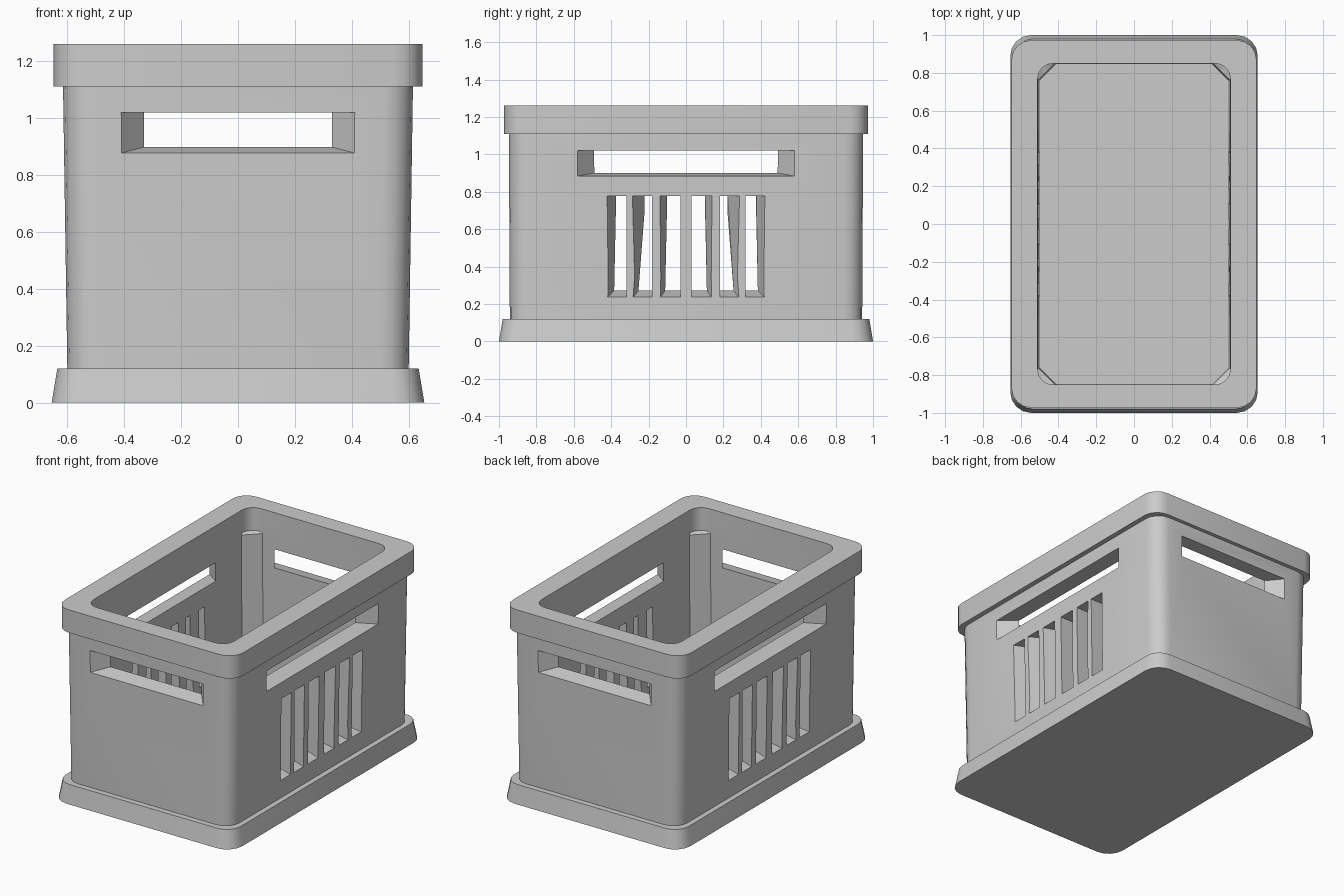
import bpy, bmesh, math
from mathutils import Vector

cube = bpy.data.objects.get("Cube")
if cube:
    bpy.data.objects.remove(cube, do_unlink=True)

grey = bpy.data.materials.new("light grey plastic")
grey.use_nodes = True
colour = (0.6, 0.6, 0.6, 1)
grey.diffuse_color = colour
grey.node_tree.nodes["Principled BSDF"].inputs["Base Color"].default_value = colour

SEGMENTS = 4


def ring(bm, hx, hy, r, z, chamfer=False):
    """Rectangle loop with rounded or chamfered corners."""
    verts = []
    for k, (sx, sy) in enumerate([(1, 1), (-1, 1), (-1, -1), (1, -1)]):
        for i in range(SEGMENTS + 1):
            t = i / SEGMENTS
            a = math.pi / 2 * (k + t)
            c, s = math.cos(a), math.sin(a)
            if chamfer:
                c, s = c / (abs(c) + abs(s)), s / (abs(c) + abs(s))
            verts.append(bm.verts.new((sx * (hx - r) + r * c, sy * (hy - r) + r * s, z)))
    return verts


def finish(name, bm):
    bmesh.ops.recalc_face_normals(bm, faces=bm.faces)
    mesh = bpy.data.meshes.new(name)
    bm.to_mesh(mesh)
    bm.free()
    mesh.materials.append(grey)
    ob = bpy.data.objects.new(name, mesh)
    bpy.context.collection.objects.link(ob)
    return ob


# Crate shell: flared foot, tapered wall, rim, then down the inside to the floor
shell = [
    (0.655, 1.0, 0.11, 0.0, False),
    (0.635, 0.98, 0.10, 0.12, False),
    (0.60, 0.942, 0.10, 0.12, False),
    (0.615, 0.947, 0.10, 1.11, False),
    (0.648, 0.972, 0.10, 1.11, False),
    (0.648, 0.972, 0.10, 1.26, False),
    (0.51, 0.85, 0.08, 1.26, False),
    (0.51, 0.85, 0.08, 1.11, False),
    (0.508, 0.85, 0.09, 1.10, True),
    (0.50, 0.848, 0.09, 0.12, True),
]
bm = bmesh.new()
loops = [ring(bm, *spec) for spec in shell]
for a, b in zip(loops, loops[1:]):
    for i in range(len(a)):
        j = (i + 1) % len(a)
        bm.faces.new((a[i], a[j], b[j], b[i]))
bm.faces.new(loops[0])
bm.faces.new(loops[-1])
crate = finish("crate", bm)


def opening(bm, outer, inner, d_out, d_in, place):
    """Tapered block through a wall; both outlines are lists of (along, z)."""
    caps = []
    for t in (-0.3, 1.2):
        d = d_out + (d_in - d_out) * t
        pts = [Vector(o).lerp(Vector(i), t) for o, i in zip(outer, inner)]
        caps.append([bm.verts.new(place(d, p.x, p.y)) for p in pts])
    a, b = caps
    bm.faces.new(a)
    bm.faces.new(b)
    for i in range(4):
        j = (i + 1) % 4
        bm.faces.new((a[i], a[j], b[j], b[i]))


def box(u0, u1, z0, z1):
    return [(u0, z0), (u1, z0), (u1, z1), (u0, z1)]


bm = bmesh.new()
for s in (1, -1):
    def on_end(d, u, z):
        return (u, s * d, z)

    def on_side(d, u, z):
        return (s * d, u, z)

    # Hand grips on the ends and the long sides
    opening(bm, box(-0.41, 0.41, 0.877, 1.02), box(-0.33, 0.33, 0.898, 1.02),
            0.946, 0.85, on_end)
    opening(bm, box(-0.58, 0.58, 0.884, 1.02), box(-0.49, 0.49, 0.90, 1.02),
            0.612, 0.506, on_side)
    # Upright vents, three each way from the middle of the side
    for m in (1, -1):
        for u0, u1, top, low in [(0.03, 0.138, 0.102, 0.112),
                                 (0.182, 0.284, 0.222, 0.255),
                                 (0.318, 0.42, 0.375, 0.385)]:
            inner = [(m * u0, 0.27), (m * low, 0.27), (m * top, 0.777), (m * u0, 0.777)]
            opening(bm, box(m * u0, m * u1, 0.235, 0.777), inner, 0.606, 0.504, on_side)
cutter = finish("opening_cutter", bm)
cutter.hide_render = True

cut = crate.modifiers.new("openings", "BOOLEAN")
cut.operation = "DIFFERENCE"
cut.solver = "EXACT"
cut.object = cutter

bpy.ops.object.select_all(action="DESELECT")
crate.select_set(True)
bpy.context.view_layer.objects.active = crate
bpy.ops.object.modifier_apply(modifier=cut.name)
bpy.data.objects.remove(cutter, do_unlink=True)
bpy.ops.object.shade_smooth_by_angle(angle=math.radians(30))
